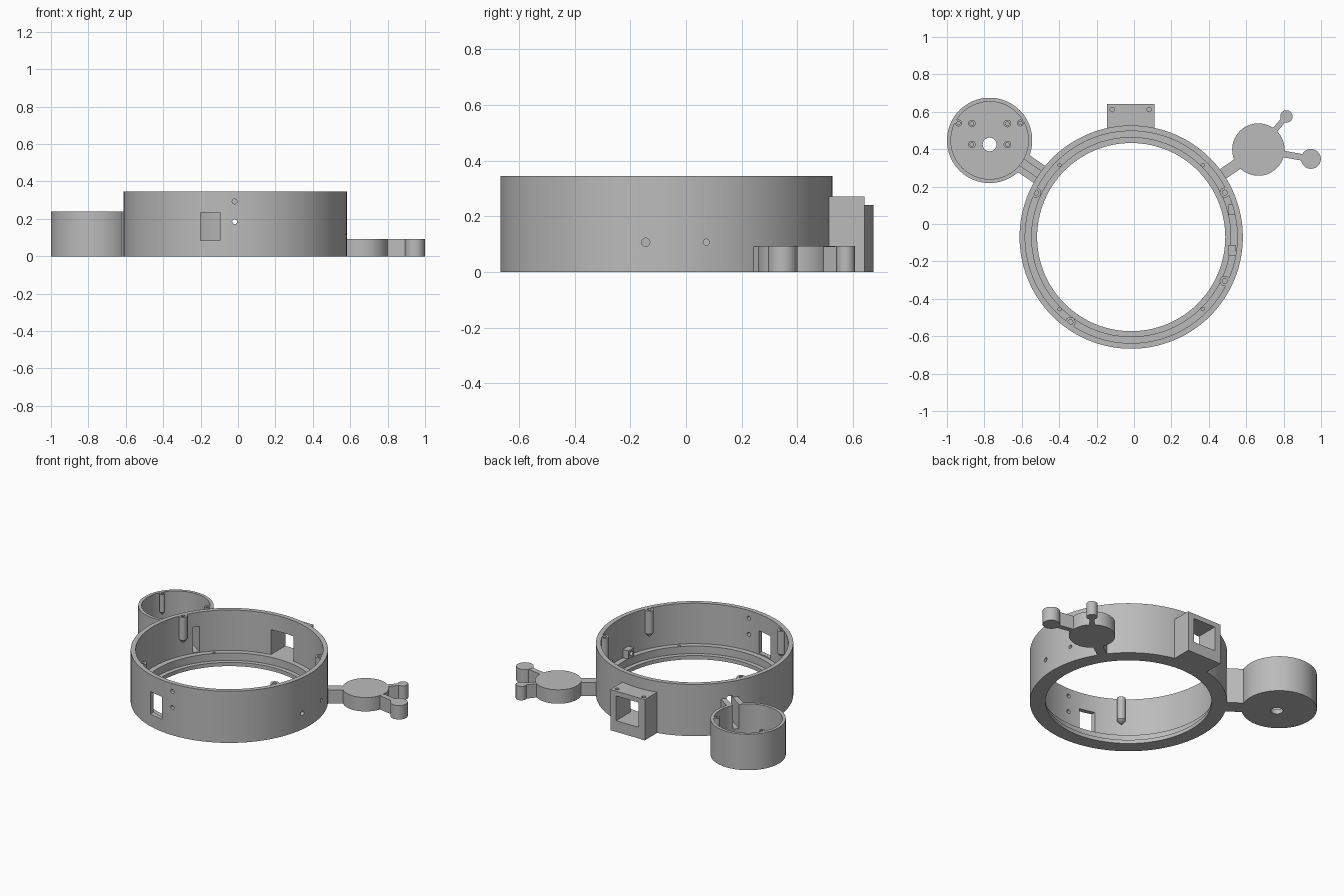
import bpy, bmesh, math
from mathutils import Matrix, Vector

if "Cube" in bpy.data.objects:
    bpy.data.objects.remove(bpy.data.objects["Cube"])

CX, CY = -0.015, -0.07          # centre of the main ring
CUP = (-0.772, 0.447)           # centre of the side cup
PAD = (0.665, 0.398)            # centre of the flat round pad

grey = bpy.data.materials.new("plain grey")
grey.diffuse_color = (0.5, 0.5, 0.5, 1)
grey.use_nodes = True
grey.node_tree.nodes["Principled BSDF"].inputs["Base Color"].default_value = grey.diffuse_color


def finish(name, bm):
    bmesh.ops.recalc_face_normals(bm, faces=bm.faces)
    me = bpy.data.meshes.new(name)
    bm.to_mesh(me)
    bm.free()
    me.materials.append(grey)
    ob = bpy.data.objects.new(name, me)
    bpy.context.collection.objects.link(ob)
    return ob


def lathe(name, profile, at, steps=48, closed=False):
    """Spin an (r, z) profile about a vertical axis."""
    bm = bmesh.new()
    vs = [bm.verts.new((r, 0, z)) for r, z in profile]
    n = len(vs)
    es = [bm.edges.new((vs[i], vs[(i + 1) % n])) for i in range(n if closed else n - 1)]
    bmesh.ops.spin(bm, geom=vs + es, axis=(0, 0, 1), cent=(0, 0, 0),
                   angle=2 * math.pi, steps=steps)
    bmesh.ops.remove_doubles(bm, verts=bm.verts, dist=1e-5)
    bmesh.ops.translate(bm, verts=bm.verts, vec=(at[0], at[1], 0))
    return finish(name, bm)


def disc(name, at, r, z0, z1, steps=32):
    return lathe(name, [(0, z0), (r, z0), (r, z1), (0, z1)], at, steps)


def box(name, x0, x1, y0, y1, z0, z1):
    bm = bmesh.new()
    m = Matrix.Translation(((x0 + x1) / 2, (y0 + y1) / 2, (z0 + z1) / 2)) \
        @ Matrix.Diagonal((x1 - x0, y1 - y0, z1 - z0, 1))
    bmesh.ops.create_cube(bm, size=1, matrix=m)
    return finish(name, bm)


def bar(name, a, b, d0, d1, width, z0, z1):
    """Straight bar on the line a to b, from distance d0 to d1 measured from a."""
    ob = box(name, d0, d1, -width / 2, width / 2, z0, z1)
    ang = math.atan2(b[1] - a[1], b[0] - a[0])
    ob.data.transform(Matrix.Translation((a[0], a[1], 0)) @ Matrix.Rotation(ang, 4, 'Z'))
    return ob


def rod(name, p, q, r):
    p, q = Vector(p), Vector(q)
    bm = bmesh.new()
    m = Matrix.Translation((p + q) / 2) @ (q - p).to_track_quat('Z', 'Y').to_matrix().to_4x4()
    bmesh.ops.create_cone(bm, cap_ends=True, segments=20, radius1=r, radius2=r,
                          depth=(q - p).length, matrix=m)
    return finish(name, bm)


def cut(ob, cutters):
    bpy.context.view_layer.objects.active = ob
    for c in cutters:
        mod = ob.modifiers.new("cut", 'BOOLEAN')
        mod.operation = 'DIFFERENCE'
        mod.solver = 'EXACT'
        mod.object = c
        bpy.ops.object.modifier_apply(modifier=mod.name)


def screw_post(name, at, r, hole, top, length):
    """Post with a pointed foot and a blind screw hole in its top."""
    foot = top - length
    return lathe(name, [(0, foot), (r, foot + r * 1.2), (r, top), (hole, top),
                        (hole, top - 0.06), (0, top - 0.06)], at, 24)


# Main ring with a stepped inner ledge
ring = lathe("main_ring", [(0.503, 0), (0.597, 0), (0.597, 0.345), (0.567, 0.345),
                           (0.567, 0.075), (0.532, 0.075), (0.532, 0.025), (0.503, 0.025)],
             (CX, CY), 128, True)

# Rear socket block, side cup and its neck
block = box("rear_block", -0.145, 0.11, 0.505, 0.642, 0, 0.272)
cup = lathe("side_cup", [(0, 0), (0.228, 0), (0.228, 0.24), (0.207, 0.24), (0.207, 0.03), (0, 0.03)],
            CUP, 80)
neck = bar("cup_neck", (CX, CY), CUP, 0.576, 0.70, 0.11, 0, 0.238)

# Small drilled blocks on the right inner wall
lugs = [box("inner_lug", 0.505, 0.545, y - 0.03, y + 0.03, 0.08, 0.135) for y in (-0.142, 0.078)]

# Cutters
opening = box("opening_cutter", -0.10, 0.066, 0.4, 0.7, 0.075, 0.24)
window = box("window_cutter", -0.2, -0.097, -0.75, -0.58, 0.083, 0.233)
channel = bar("channel_cutter", (CX, CY), CUP, 0.545, 0.74, 0.04, 0.08, 0.25)
front_holes = [rod("hole_cutter", (-0.018, -0.75, z), (-0.018, -0.58, z), 0.013)
               for z in (0.185, 0.293)]
side_holes = [rod("hole_cutter", (0.45, y, 0.107), (0.7, y, 0.107), r)
              for y, r in ((-0.145, 0.015), (0.073, 0.011))]
ledge_holes = [rod("hole_cutter", (CX + sx * 0.383, CY + sy * 0.385, 0.04),
                   (CX + sx * 0.383, CY + sy * 0.385, 0.1), 0.009)
               for sx in (-1, 1) for sy in (-1, 1)]
block_holes = [rod("hole_cutter", (x, 0.612, 0.247), (x, 0.612, 0.3), 0.012)
               for x in (-0.116, 0.081)]
cup_hole = rod("hole_cutter", (-0.772, 0.425, -0.05), (-0.772, 0.425, 0.1), 0.037)

cut(ring, [opening, window, channel] + front_holes + side_holes + ledge_holes)
cut(block, [opening] + block_holes)
cut(cup, [channel, cup_hole])
cut(neck, [channel])
for lug, hole in zip(lugs, side_holes):
    cut(lug, [hole])
for c in [opening, window, channel, cup_hole] + front_holes + side_holes + ledge_holes + block_holes:
    bpy.data.objects.remove(c)

# Screw posts along the ring wall and the cup wall
for p in ((-0.525, 0.168), (0.485, 0.168), (0.485, -0.305), (-0.34, -0.525)):
    screw_post("ring_post", p, 0.027, 0.013, 0.3445, 0.185)
for x in (-0.938, -0.608):
    screw_post("cup_post", (x, 0.54), 0.018, 0.009, 0.2395, 0.14)

# Short standoffs on the cup floor
for x in (-0.867, -0.677):
    for y in (0.425, 0.537):
        lathe("cup_standoff", [(0.01, 0.02), (0.02, 0.02), (0.02, 0.06), (0.01, 0.06)],
              (x, y), 24, True)

# Flat round pad with two small lobes on arms
small, large = (0.815, 0.575), (0.946, 0.348)
disc("round_pad", PAD, 0.14, 0, 0.093, 64)
disc("small_lobe", small, 0.033, 0, 0.093)
disc("large_lobe", large, 0.053, 0, 0.093)
bar("pad_neck", (CX, CY), PAD, 0.58, 0.72, 0.06, 0, 0.092)
bar("small_lobe_arm", PAD, small, 0.12, 0.215, 0.03, 0, 0.092)
bar("large_lobe_arm", PAD, large, 0.12, 0.25, 0.035, 0, 0.092)

# Smooth the curved walls and keep the edges sharp
for ob in bpy.data.objects:
    ob.select_set(True)
bpy.context.view_layer.objects.active = ring
bpy.ops.object.shade_smooth_by_angle(angle=math.radians(30))
